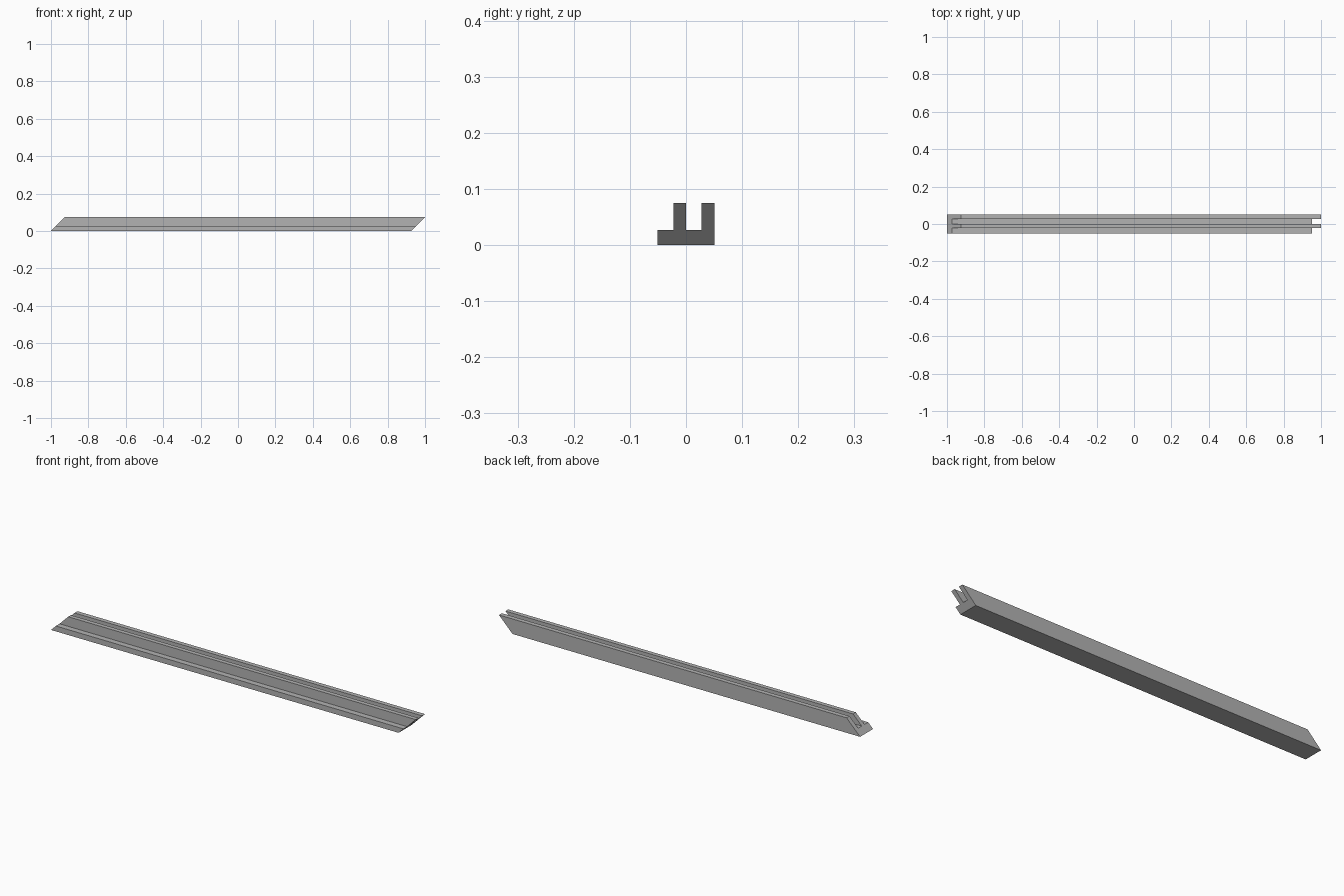
import bpy
import bmesh
from mathutils import Vector

cube = bpy.data.objects.get("Cube")
if cube:
    bpy.data.objects.remove(cube, do_unlink=True)

# Plain grey finish
grey = bpy.data.materials.new("plain_grey")
grey.use_nodes = True
colour = (0.45, 0.45, 0.45, 1)
grey.diffuse_color = colour
grey.node_tree.nodes["Principled BSDF"].inputs["Base Color"].default_value = colour

# Cross-section (y, z): a flat lip, an upright, a channel and a back wall
HALF_LENGTH, HEIGHT, LIP = 1.0, 0.075, 0.027
section = [(-0.051, 0), (0.051, 0), (0.051, HEIGHT), (0.028, HEIGHT),
           (0.028, LIP), (0, LIP), (0, HEIGHT), (-0.022, HEIGHT),
           (-0.022, LIP), (-0.051, LIP)]

# Both ends are mitred at 45 degrees, leaning the same way
bm = bmesh.new()
start = [bm.verts.new((z - HALF_LENGTH, y, z)) for y, z in section]
cap = bm.faces.new(start)
sweep = bmesh.ops.extrude_face_region(bm, geom=[cap], use_keep_orig=True)
end = [v for v in sweep["geom"] if isinstance(v, bmesh.types.BMVert)]
bmesh.ops.translate(bm, verts=end, vec=Vector((2 * HALF_LENGTH - HEIGHT, 0, 0)))
bmesh.ops.recalc_face_normals(bm, faces=bm.faces)

mesh = bpy.data.meshes.new("channel_rail")
bm.to_mesh(mesh)
bm.free()
mesh.materials.append(grey)
rail = bpy.data.objects.new("channel_rail", mesh)
bpy.context.collection.objects.link(rail)
